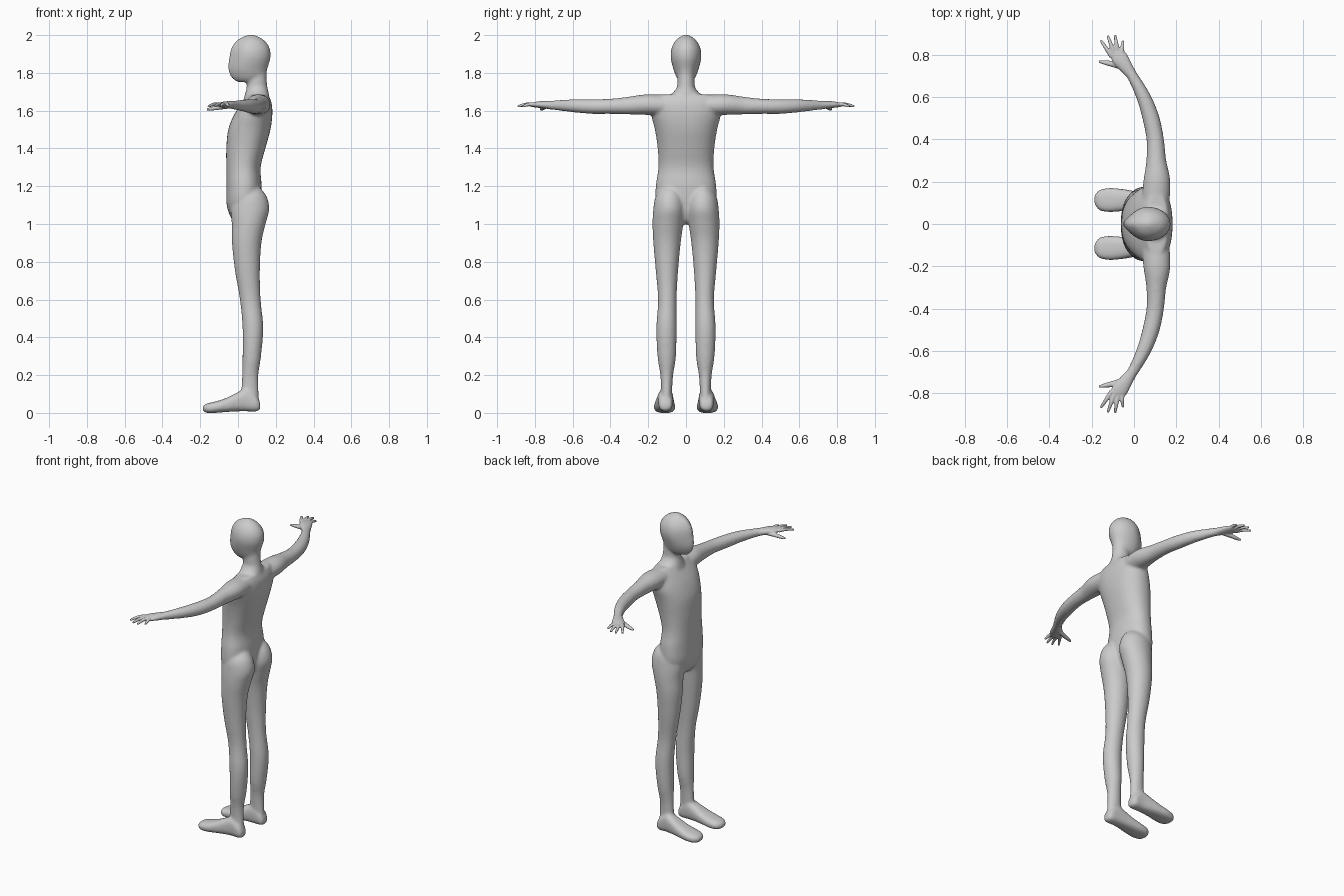
import bpy, bmesh, math
from mathutils import Vector

default_cube = bpy.data.objects.get("Cube")
if default_cube:
    bpy.data.objects.remove(default_cube, do_unlink=True)

SIDES = (1, -1)
SEGMENTS = 32


def make_material(name, value):
    material = bpy.data.materials.new(name)
    material.use_nodes = True
    colour = (value, value, value, 1)
    material.diffuse_color = colour
    material.node_tree.nodes["Principled BSDF"].inputs["Base Color"].default_value = colour
    return material


def refine(stations, steps=4):
    """Smoothly interpolate between measured stations (Catmull-Rom)."""
    result = []
    last = len(stations) - 1
    for i in range(last):
        group = [stations[max(0, min(last, i + k))] for k in (-1, 0, 1, 2)]
        for s in range(steps):
            t = s / steps
            result.append([
                b + t / 2 * (c - a + t * (2 * a - 5 * b + 4 * c - d + t * (3 * (b - c) + d - a)))
                for a, b, c, d in zip(*group)])
    result.append(list(stations[last]))
    return result


def skin(bm, rings):
    """Join rings of points into a closed tube."""
    loops = [[bm.verts.new(p) for p in ring] for ring in rings]
    for low, high in zip(loops, loops[1:]):
        for i in range(SEGMENTS):
            j = (i + 1) % SEGMENTS
            bm.faces.new((low[i], low[j], high[j], high[i]))
    bm.faces.new(loops[0][::-1])
    bm.faces.new(loops[-1])


def oval(centre, u, v, wedge=0, square=1):
    """Ring around a centre; wedge narrows its -u end, square below 1 flattens it."""
    points = []
    for i in range(SEGMENTS):
        angle = math.tau * i / SEGMENTS
        c, s = math.cos(angle), math.sin(angle)
        c = math.copysign(abs(c) ** square, c)
        s = math.copysign(abs(s) ** square, s)
        if c < 0:
            s *= 1 - wedge * c * c
        points.append(centre + u * c + v * s)
    return points


def upright(bm, stations, side=1, wedge=0, square=1):
    """Stations: height, front x, back x, inner y, outer y."""
    rings = []
    for z, x0, x1, y0, y1 in refine(stations):
        centre = Vector(((x0 + x1) / 2, side * (y0 + y1) / 2, z))
        rings.append(oval(centre, Vector(((x1 - x0) / 2, 0, 0)),
                          Vector((0, (y1 - y0) / 2, 0)), wedge, square))
    skin(bm, rings)


def limb(bm, stations, side):
    """Stations: x, y, z, half width, half height, along a bending path."""
    path = refine(stations)
    rings = []
    for i, (x, y, z, wide, high) in enumerate(path):
        before, after = path[max(i - 1, 0)], path[min(i + 1, len(path) - 1)]
        tangent = (Vector(after[:3]) - Vector(before[:3])).normalized()
        across = tangent.cross(Vector((0, 0, 1))).normalized()
        up = across.cross(tangent)
        ring = oval(Vector((x, y, z)), across * wide, up * high)
        rings.append([Vector((p.x, side * p.y, p.z)) for p in ring])
    skin(bm, rings)


def finish(bm, name, voxel, smoothing):
    """Fuse overlapping forms into one smooth skin."""
    bmesh.ops.recalc_face_normals(bm, faces=bm.faces)
    mesh = bpy.data.meshes.new(name)
    bm.to_mesh(mesh)
    bm.free()
    obj = bpy.data.objects.new(name, mesh)
    bpy.context.collection.objects.link(obj)
    mesh.materials.append(skin_grey)
    remesh = obj.modifiers.new("fuse", "REMESH")
    remesh.mode = "VOXEL"
    remesh.voxel_size = voxel
    remesh.use_smooth_shade = True
    smooth = obj.modifiers.new("soften", "SMOOTH")
    smooth.factor = 0.5
    smooth.iterations = smoothing
    return obj


def centred(rows):
    return [(z, x0, x1, -y, y) for z, x0, x1, y in rows]


skin_grey = make_material("skin_grey", 0.6)
body = bmesh.new()

# Torso, from groin to shoulder tops
upright(body, centred([
    (1.0, 0, .07, .03), (1.03, -.035, .1, .09), (1.1, -.06, .12, .155),
    (1.2, -.062, .125, .16), (1.3, -.062, .12, .146), (1.4, -.062, .145, .15),
    (1.5, -.052, .172, .165), (1.58, -.02, .182, .185), (1.64, .02, .178, .185),
    (1.685, .055, .16, .14)]), square=.9)

# Neck flaring into the shoulders
upright(body, centred([
    (1.62, .02, .175, .14), (1.68, .035, .165, .085), (1.72, .045, .157, .05),
    (1.76, .045, .152, .046), (1.84, .04, .15, .045)]))

# Head with a narrow face
upright(body, centred([
    (1.752, -.005, .11, .03), (1.775, -.035, .145, .049), (1.82, -.052, .155, .067),
    (1.88, -.047, .172, .081), (1.93, -.036, .168, .077), (1.97, -.008, .142, .056),
    (1.993, .03, .105, .028), (2.003, .06, .075, .006)]), wedge=.45)

for side in SIDES:
    # Leg with buttock, knee, calf and ankle
    upright(body, [
        (1.2, .02, .11, .05, .12), (1.15, -.03, .15, .015, .16),
        (1.08, -.04, .166, .005, .173), (1.0, -.033, .146, .014, .177),
        (.9, -.032, .124, .028, .173), (.75, -.016, .116, .042, .16),
        (.6, .01, .12, .05, .148), (.45, .024, .134, .05, .157),
        (.3, .024, .122, .053, .151), (.2, .022, .108, .068, .136),
        (.1, .015, .11, .074, .132), (.03, .01, .115, .072, .135)], side)

    # Foot, from heel to toe
    foot = [(.118, .085, .13, .02, .05), (.1, .073, .144, .008, .09),
            (.05, .068, .148, .008, .13), (0, .065, .156, .008, .11),
            (-.06, .06, .166, .005, .08), (-.12, .056, .17, 0, .06),
            (-.165, .066, .16, 0, .05), (-.187, .095, .135, .012, .035)]
    skin(body, [oval(Vector((x, side * (y0 + y1) / 2, (z0 + z1) / 2)),
                     Vector((0, (y1 - y0) / 2, 0)), Vector((0, 0, (z1 - z0) / 2)), square=.75)
                for x, y0, y1, z0, z1 in refine(foot)])

    # Arm, curving forward to the wrist
    limb(body, [
        (.1, .08, 1.625, .065, .055), (.108, .2, 1.632, .064, .055),
        (.105, .3, 1.627, .047, .047), (.1, .4, 1.623, .041, .04),
        (.08, .5, 1.622, .04, .039), (.045, .6, 1.626, .034, .034),
        (-.008, .7, 1.629, .026, .025), (-.04, .745, 1.63, .031, .02)], side)

finish(body, "body", .008, 8)

# Hands: palm, four fingers and a thumb
FINGERS = [((-.105, .79), (-.157, .868)), ((-.092, .8), (-.124, .89)),
           ((-.075, .805), (-.09, .892)), ((-.058, .8), (-.052, .866))]
for side, name in zip(SIDES, ("left_hand", "right_hand")):
    hand = bmesh.new()
    limb(hand, [(-.008, .7, 1.629, .024, .022), (-.04, .745, 1.631, .032, .02),
                (-.065, .78, 1.632, .038, .017), (-.084, .81, 1.631, .034, .012)], side)
    for (x0, y0), (x1, y1) in FINGERS:
        middle = ((x0 + x1) / 2, (y0 + y1) / 2)
        limb(hand, [(x0, y0, 1.632, .011, .011), (*middle, 1.633, .0095, .0095),
                    (x1, y1, 1.622, .006, .006)], side)
    limb(hand, [(-.045, .74, 1.625, .015, .014), (-.1, .755, 1.617, .014, .012),
                (-.135, .762, 1.611, .011, .01), (-.166, .768, 1.606, .006, .006)], side)
    finish(hand, name, .004, 3)
